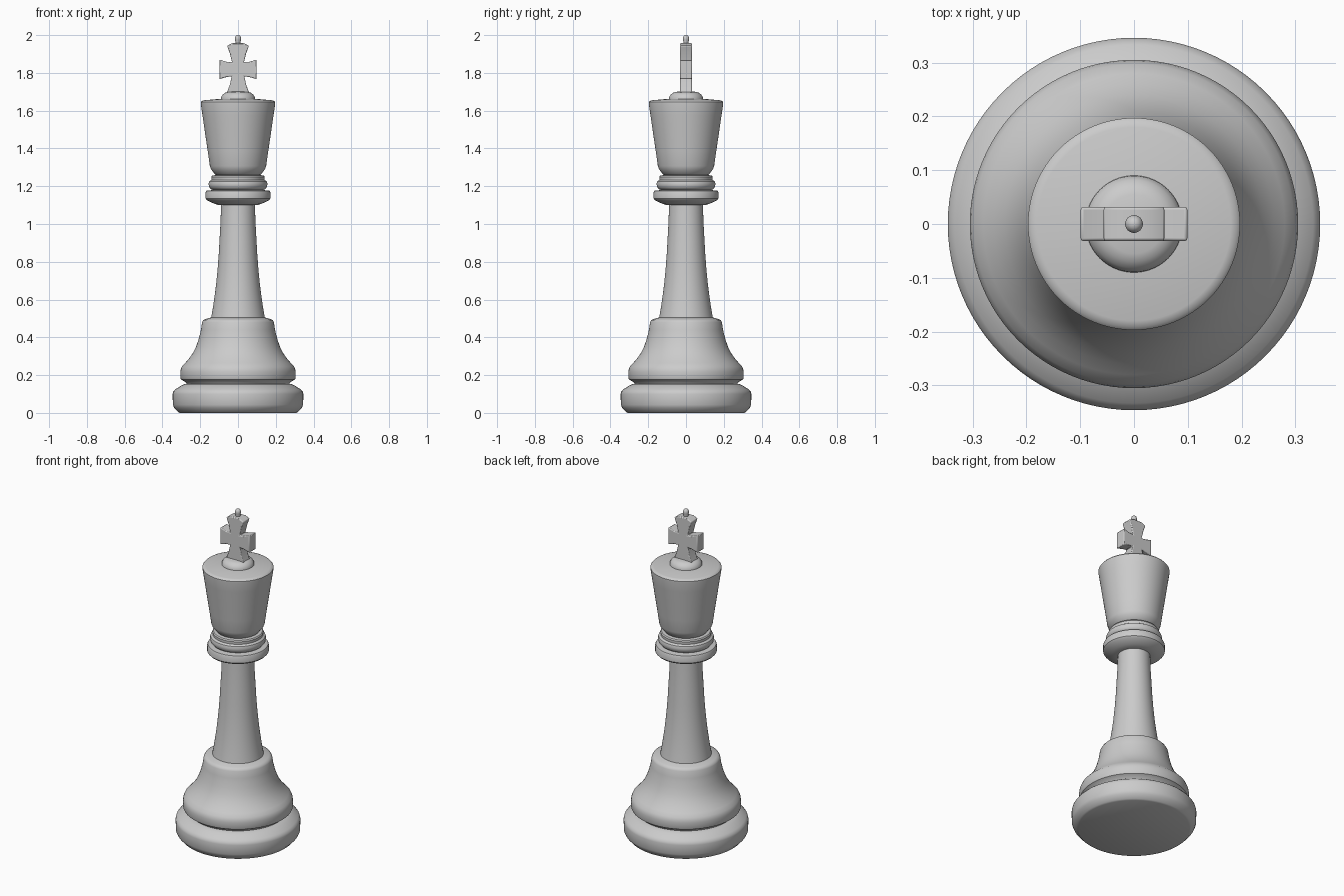
import bpy, bmesh, math


def finish(name, bm, angle=35):
    bmesh.ops.recalc_face_normals(bm, faces=bm.faces)
    me = bpy.data.meshes.new(name)
    bm.to_mesh(me)
    bm.free()
    ob = bpy.data.objects.new(name, me)
    bpy.context.collection.objects.link(ob)
    bpy.ops.object.select_all(action='DESELECT')
    ob.select_set(True)
    bpy.context.view_layer.objects.active = ob
    bpy.ops.object.shade_smooth_by_angle(angle=math.radians(angle))
    return ob


def lathe(name, profile, steps=96):
    """Turn a list of (radius, height) points around the z axis."""
    bm = bmesh.new()
    vs = [bm.verts.new((r, 0, z)) for r, z in profile]
    es = [bm.edges.new(p) for p in zip(vs, vs[1:])]
    bmesh.ops.spin(bm, geom=vs + es, cent=(0, 0, 0), axis=(0, 0, 1),
                   angle=math.tau, steps=steps)
    bmesh.ops.remove_doubles(bm, verts=bm.verts, dist=1e-5)
    return finish(name, bm)


# Wide foot
lathe("foot", [(0, 0), (0.308, 0), (0.318, 0.005), (0.338, 0.027), (0.345, 0.043),
               (0.346, 0.1), (0.343, 0.112), (0.333, 0.124), (0.3, 0.145),
               (0.285, 0.152), (0.272, 0.154)])

# Bell-shaped lower body
lathe("bell", [(0.272, 0.154), (0.278, 0.163), (0.302, 0.177), (0.305, 0.185),
               (0.305, 0.218), (0.303, 0.23), (0.297, 0.246), (0.28, 0.264),
               (0.26, 0.287), (0.24, 0.315), (0.223, 0.348), (0.21, 0.385),
               (0.202, 0.415), (0.196, 0.44), (0.19, 0.48), (0.184, 0.491),
               (0.172, 0.497), (0.142, 0.505)])

# Tapered stem
lathe("stem", [(0.142, 0.505), (0.134, 0.55), (0.125, 0.61), (0.116, 0.68),
               (0.108, 0.76), (0.102, 0.84), (0.097, 0.93), (0.092, 1.02),
               (0.09, 1.1)])

# Collar disc and the ring above it
lathe("collar", [(0.09, 1.1), (0.105, 1.101), (0.125, 1.107), (0.163, 1.125),
                 (0.171, 1.134), (0.171, 1.168), (0.167, 1.176), (0.13, 1.18)])
lathe("neck_ring", [(0.13, 1.18), (0.143, 1.184), (0.153, 1.196), (0.156, 1.213),
                    (0.152, 1.226), (0.14, 1.234), (0.141, 1.25), (0.136, 1.257),
                    (0.115, 1.259)])

# Flared head
lathe("head", [(0.115, 1.259), (0.122, 1.263), (0.143, 1.29), (0.149, 1.307),
               (0.16, 1.385), (0.175, 1.485), (0.188, 1.575), (0.197, 1.635),
               (0.197, 1.645), (0.191, 1.652), (0.18, 1.655), (0.09, 1.663)])

# Small dome under the cross
lathe("dome", [(0.09, 1.663), (0.089, 1.671), (0.082, 1.684), (0.07, 1.694),
               (0.055, 1.7), (0, 1.701)])

# Flared cross, mirrored half outline extruded in depth
half = [(0.059, 1.695), (0.044, 1.735), (0.033, 1.782), (0.06, 1.778), (0.099, 1.767),
        (0.099, 1.87), (0.06, 1.859), (0.031, 1.855), (0.042, 1.9), (0.058, 1.944),
        (0.03, 1.957)]
outline = half + [(-x, z) for x, z in reversed(half)]
bm = bmesh.new()
face = bm.faces.new([bm.verts.new((x, -0.032, z)) for x, z in outline])
ext = bmesh.ops.extrude_face_region(bm, geom=[face])
bmesh.ops.translate(bm, vec=(0, 0.064, 0),
                    verts=[v for v in ext["geom"] if isinstance(v, bmesh.types.BMVert)])
cross = finish("cross", bm, 30)
bevel = cross.modifiers.new("soft_edges", 'BEVEL')
bevel.width = 0.005
bevel.segments = 2
bevel.limit_method = 'ANGLE'

# Pin on top of the cross
lathe("pin", [(0.014, 1.95), (0.0135, 1.965), (0.016, 1.974), (0.0165, 1.983),
              (0.014, 1.992), (0.008, 1.998), (0, 2.0)], 32)
